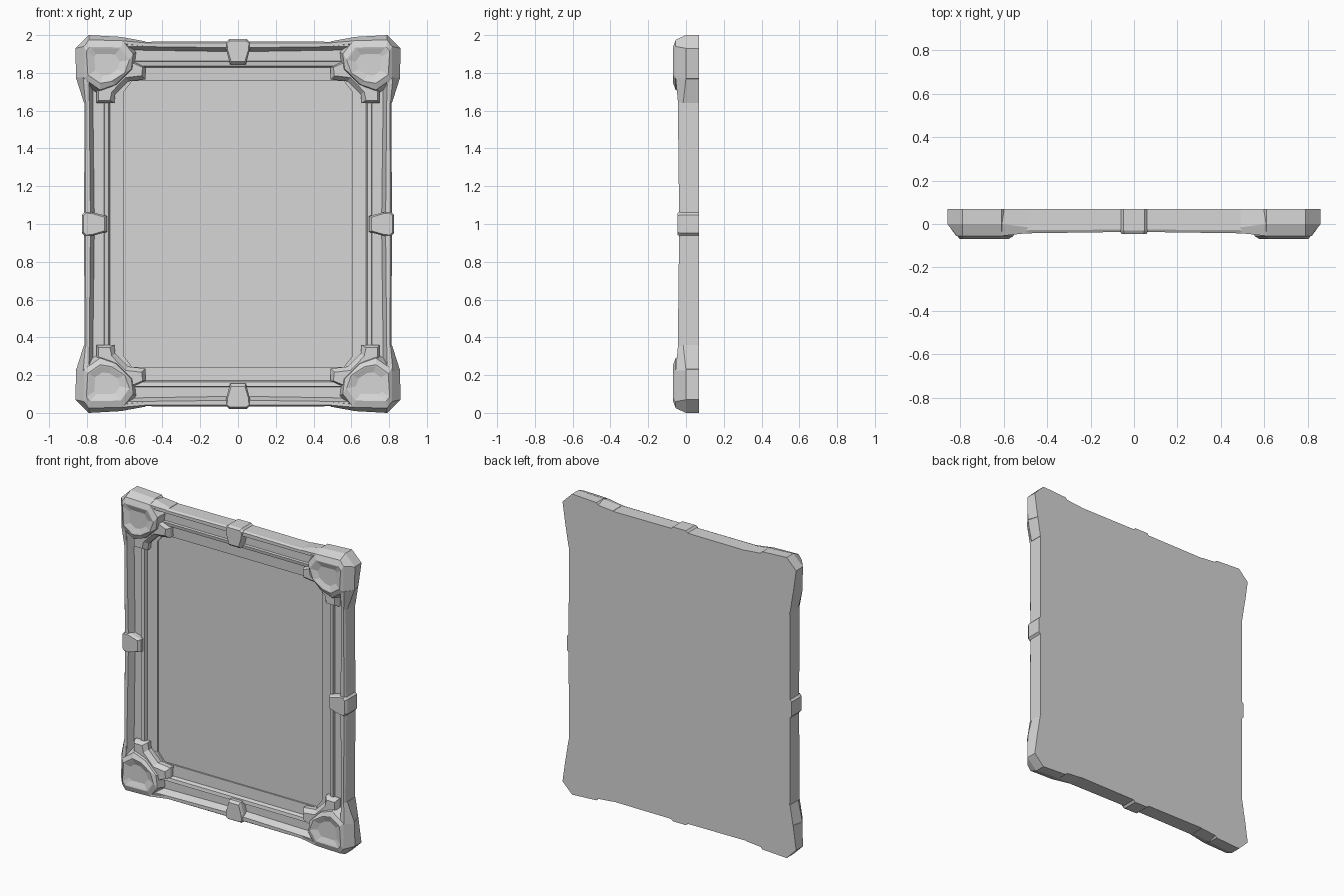
import bpy, bmesh

if "Cube" in bpy.data.objects:
    bpy.data.objects.remove(bpy.data.objects["Cube"], do_unlink=True)

grey = bpy.data.materials.new("light_grey")
grey.use_nodes = True
grey.diffuse_color = (0.67, 0.67, 0.67, 1)
bsdf = grey.node_tree.nodes["Principled BSDF"]
bsdf.inputs["Base Color"].default_value = (0.67, 0.67, 0.67, 1)
bsdf.inputs["Roughness"].default_value = 0.8

OUT_X, OUT_Z, BACK = 0.815, 0.967, 0.07


def add_object(name, bm):
    mesh = bpy.data.meshes.new(name)
    bm.to_mesh(mesh)
    bm.free()
    mesh.materials.append(grey)
    ob = bpy.data.objects.new(name, mesh)
    ob.location.z = 1
    bpy.context.collection.objects.link(ob)
    return ob


def loft(name, rings, open_start=False):
    """Skin a list of equal-length rings, then mirror left-right and top-bottom."""
    bm = bmesh.new()
    loops = [[bm.verts.new(p) for p in ring] for ring in rings]
    n = len(loops[0])
    for a, b in zip(loops, loops[1:]):
        for i in range(n):
            j = (i + 1) % n
            bm.faces.new((a[i], a[j], b[j], b[i]))
    if not open_start:
        bm.faces.new(loops[0])
    bm.faces.new(loops[-1])
    bmesh.ops.recalc_face_normals(bm, faces=bm.faces)
    # The rearmost face must look backwards
    back = max(bm.faces, key=lambda f: f.calc_center_median().y)
    if back.normal.y < 0:
        bmesh.ops.reverse_faces(bm, faces=bm.faces)
    mirror = add_object(name, bm).modifiers.new("mirror", 'MIRROR')
    mirror.use_axis = (True, False, True)


def side(profile, t):
    return [(OUT_X - d, y, t) for d, y in profile]


def top(profile, t):
    return [(t, y, OUT_Z - d) for d, y in profile]


def layer(points, y):
    return [(x, y, z) for x, z in points]


def shrink(points, f):
    cx = sum(p[0] for p in points) / len(points)
    cz = sum(p[1] for p in points) / len(points)
    return [(cx + (x - cx) * f, cz + (z - cz) * f) for x, z in points]


# Moulded rails: raised outer ridge, groove, bead and flat inner ledge
inner = [(0.105, 0.005), (0.108, -0.01), (0.13, -0.006), (0.138, 0.017),
         (0.21, 0.02), (0.21, BACK)]
mid = [(0, BACK), (0, -0.025), (0.008, -0.036), (0.034, -0.036), (0.055, 0.005)] + inner
end = [(0.003, BACK), (0.003, -0.03), (0.01, -0.045), (0.026, -0.045), (0.045, 0.005)] + inner
loft("side_rail", [side(mid, 0), side(end, 0.8)], True)
loft("top_bottom_rail", [top(mid, 0), top(end, 0.64)], True)

# Clips at the middle of each rail, narrowing towards the panel
clip = [(-0.012, 0), (-0.012, 0.048), (0.005, 0.065), (0.045, 0.062), (0.122, 0.042), (0.122, 0)]
clip_front = [(-0.002, 0), (-0.002, 0.044), (0.01, 0.058), (0.045, 0.055), (0.108, 0.036), (0.108, 0)]
for name, place in (("side_clip", side), ("top_bottom_clip", top)):
    loft(name, [[place([(d, y)], t)[0] for d, t in plan]
                for plan, y in ((clip, BACK), (clip, -0.03), (clip_front, -0.046))])

# Corner blocks with a raised rim around a shallow dished medallion
block_back = [(0.79, 1.0), (0.86, 0.93), (0.837, 0.77), (0.74, 0.69),
              (0.63, 0.74), (0.55, 0.82), (0.54, 0.91), (0.61, 0.99)]
block = [(0.79, 1.0), (0.86, 0.93), (0.858, 0.77), (0.74, 0.69),
         (0.63, 0.74), (0.55, 0.82), (0.54, 0.91), (0.61, 0.99)]
shoulder = [(0.79, 0.975), (0.815, 0.94), (0.815, 0.77), (0.73, 0.71),
            (0.645, 0.74), (0.565, 0.82), (0.555, 0.90), (0.61, 0.97)]
rim = [(0.785, 0.938), (0.803, 0.915), (0.795, 0.79), (0.73, 0.745),
       (0.67, 0.755), (0.60, 0.80), (0.575, 0.87), (0.62, 0.935)]
loft("corner_block", [layer(block_back, BACK), layer(block, 0), layer(shoulder, -0.055),
                      layer(rim, -0.068), layer(shrink(rim, 0.92), -0.066),
                      layer(shrink(rim, 0.6), -0.054)])

# Inner stepped brackets between the corner blocks and the panel
bracket = [(0.49, 0.83), (0.49, 0.765), (0.58, 0.755), (0.65, 0.685),
           (0.655, 0.64), (0.75, 0.64), (0.75, 0.8), (0.6, 0.88)]
bracket_top = [(0.505, 0.83), (0.51, 0.785), (0.595, 0.775), (0.668, 0.70),
               (0.678, 0.655), (0.738, 0.655), (0.74, 0.8), (0.6, 0.87)]
loft("corner_bracket", [layer(bracket, BACK), layer(bracket, -0.012),
                        layer(bracket_top, -0.04)])

# Outer wings tapering from the corner blocks into the rails
wide = [(-0.022, BACK), (-0.043, 0), (-0.005, -0.055), (0.025, -0.055), (0.04, BACK)]
slim = [(0, BACK), (0, -0.015), (0.008, -0.042), (0.025, -0.042), (0.04, BACK)]
loft("side_wing", [side(wide, 0.775), side(slim, 0.64)])
loft("top_bottom_wing", [top([(d * 0.5, y) for d, y in wide], 0.61), top(slim, 0.49)])

# Chamfered inner fillets
fillet = [(0.56, 0.757), (0.605, 0.70), (0.66, 0.70), (0.66, 0.80), (0.56, 0.80)]
loft("panel_corner", [layer(fillet, BACK), layer(fillet, 0.019)])

# Flat recessed panel
bm = bmesh.new()
bmesh.ops.create_cube(bm, size=1)
for v in bm.verts:
    v.co.x *= 1.24
    v.co.z *= 1.55
    v.co.y = 0.03 if v.co.y < 0 else BACK
add_object("panel", bm)
